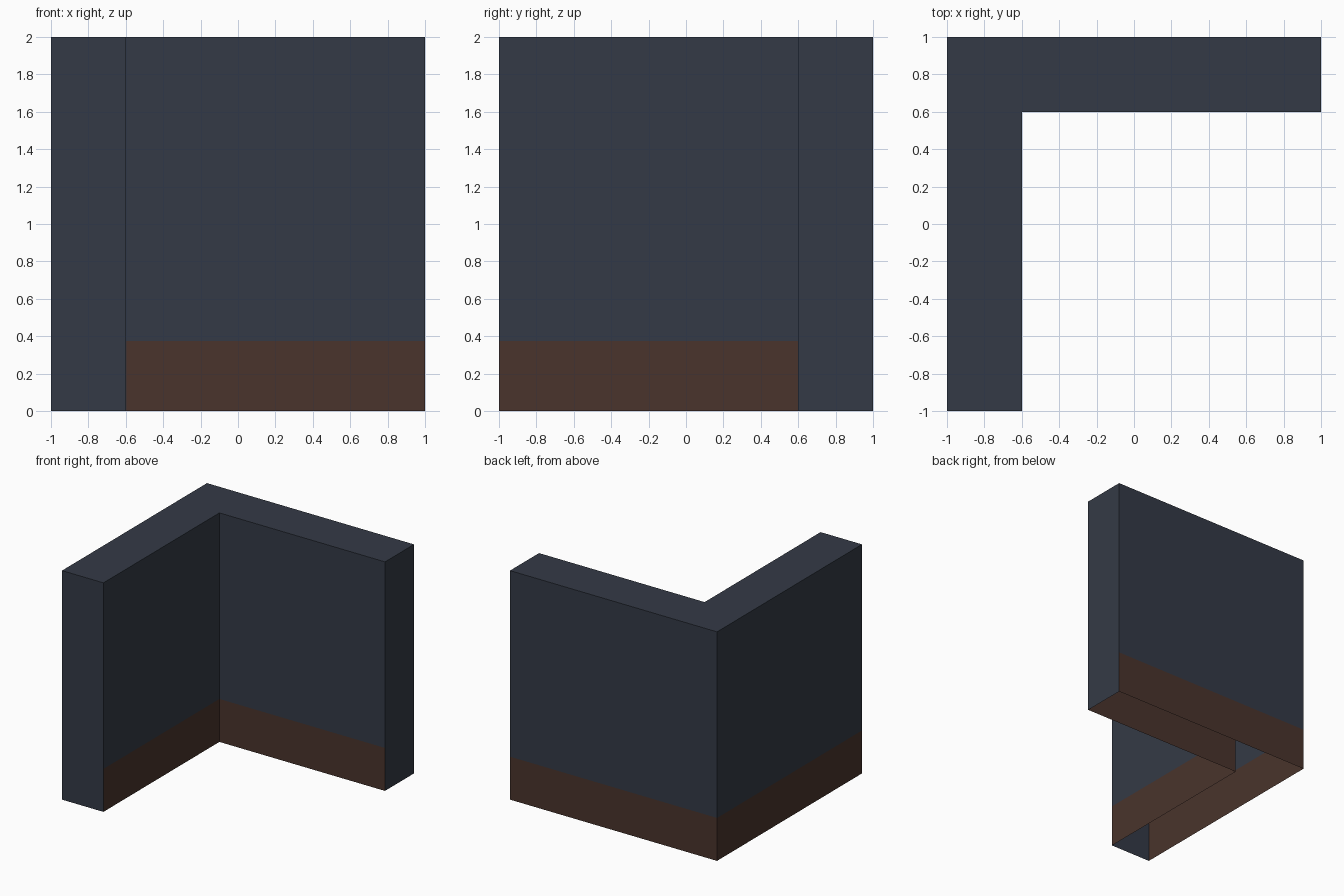
import bpy, bmesh

if "Cube" in bpy.data.objects:
    bpy.data.objects.remove(bpy.data.objects["Cube"])

def material(name, color):
    m = bpy.data.materials.new(name)
    m.diffuse_color = (*color, 1)
    m.use_nodes = True
    m.node_tree.nodes["Principled BSDF"].inputs["Base Color"].default_value = m.diffuse_color
    return m

# L-shaped plan, counter-clockwise from above
PLAN = [(-1, -1), (-0.6, -1), (-0.6, 0.6), (1, 0.6), (1, 1), (-1, 1)]
LEVELS = [0, 0.375, 2]  # floor, top of the skirting band, wall top

bm = bmesh.new()
rings = [[bm.verts.new((x, y, z)) for x, y in PLAN] for z in LEVELS]

# Wall sides: the lower band is brown on the long sides, the short ends stay slate
n = len(PLAN)
for level, (low, high) in enumerate(zip(rings, rings[1:])):
    for i in range(n):
        j = (i + 1) % n
        face = bm.faces.new((low[i], low[j], high[j], high[i]))
        long_side = (low[i].co - low[j].co).length > 0.5
        face.material_index = 1 if level == 0 and long_side else 0

# Top cap in two quads; the underside is open
a, b, c, d, e, f = rings[-1]
bm.faces.new((a, b, c, f))
bm.faces.new((c, d, e, f))

mesh = bpy.data.meshes.new("corner_wall")
bm.to_mesh(mesh)
bm.free()
mesh.materials.append(material("slate wall", (0.034, 0.042, 0.061)))
mesh.materials.append(material("brown skirting", (0.067, 0.034, 0.025)))
wall = bpy.data.objects.new("corner_wall", mesh)
bpy.context.collection.objects.link(wall)
